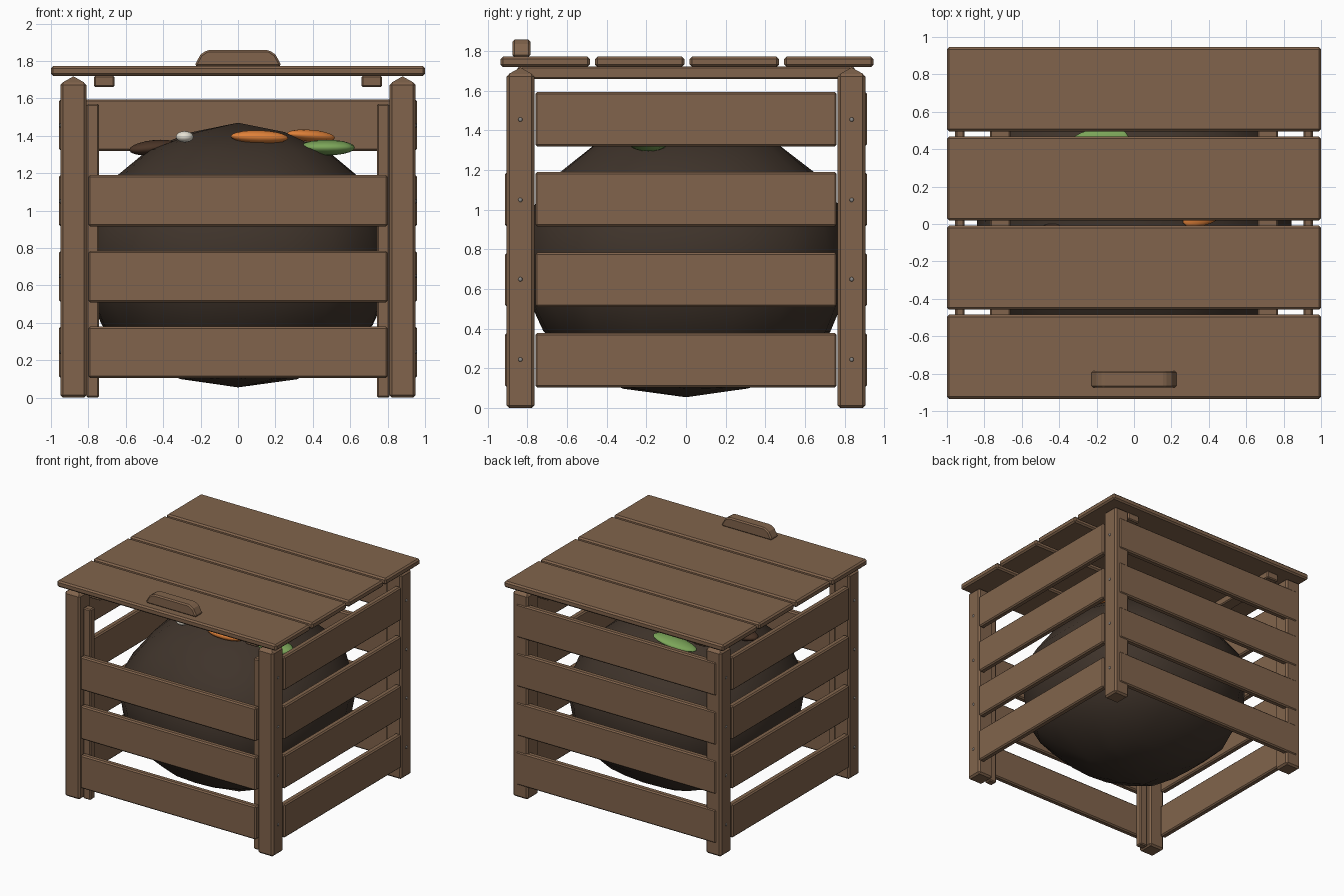
import bpy, bmesh, math, random
from mathutils import Vector

if "Cube" in bpy.data.objects:
    bpy.data.objects.remove(bpy.data.objects["Cube"])

random.seed(4)


def material(name, rgb):
    m = bpy.data.materials.new(name)
    m.diffuse_color = (*rgb, 1)
    m.use_nodes = True
    m.node_tree.nodes["Principled BSDF"].inputs["Base Color"].default_value = m.diffuse_color
    return m


WOOD = material("wood", (0.22, 0.127, 0.072))
SOIL = material("soil", (0.05, 0.034, 0.024))
ORANGE = material("orange", (0.75, 0.22, 0.04))
GREEN = material("green", (0.20, 0.38, 0.10))
BROWN = material("brown", (0.07, 0.035, 0.02))
WHITE = material("shell", (0.80, 0.76, 0.66))
METAL = material("metal", (0.25, 0.24, 0.23))


def finish(name, bm, mat):
    bmesh.ops.recalc_face_normals(bm, faces=bm.faces)
    me = bpy.data.meshes.new(name)
    bm.to_mesh(me)
    bm.free()
    me.materials.append(mat)
    ob = bpy.data.objects.new(name, me)
    bpy.context.collection.objects.link(ob)
    return ob


def bevel(ob, width, segments=1):
    mod = ob.modifiers.new("bevel", "BEVEL")
    mod.width, mod.segments = width, segments
    mod.limit_method = "ANGLE"


def box(name, x, y, z, mat=WOOD, b=0.01):
    bm = bmesh.new()
    bmesh.ops.create_cube(bm, size=1)
    for v in bm.verts:
        v.co = Vector([(r[0] + r[1]) / 2 + c * (r[1] - r[0]) for r, c in zip((x, y, z), v.co)])
    ob = finish(name, bm, mat)
    bevel(ob, b)
    return ob


def span(s, a, b):
    return tuple(sorted((s * a, s * b)))


def ellipsoid(name, loc, radii, mat, rot=(0, 0, 0), seg=16, rings=10):
    bm = bmesh.new()
    bmesh.ops.create_uvsphere(bm, u_segments=seg, v_segments=rings, radius=1)
    for f in bm.faces:
        f.smooth = True
    ob = finish(name, bm, mat)
    ob.location, ob.scale, ob.rotation_euler = loc, radii, rot
    return ob


# Corner posts with pyramid caps and side screws
for sx in (-1, 1):
    for sy in (-1, 1):
        box("corner_post", span(sx, 0.81, 0.95), span(sy, 0.765, 0.905), (0, 1.685), b=0.014)
        bm = bmesh.new()
        bmesh.ops.create_cone(bm, cap_ends=True, segments=4, radius1=0.06 * math.sqrt(2), radius2=0, depth=0.034)
        cap = finish("post_cap", bm, WOOD)
        cap.location = (sx * 0.88, sy * 0.835, 1.701)
        cap.rotation_euler.z = math.pi / 4
        for z in (0.245, 0.65, 1.05, 1.455):
            ellipsoid("screw", (sx * 0.95, sy * 0.835, z), (0.007, 0.011, 0.011), METAL, seg=8, rings=6)

# Slats: four on sides and back, three on the open front
for i in range(4):
    z = (0.105 + 0.405 * i, 0.38 + 0.405 * i)
    for sx in (-1, 1):
        box("side_slat", span(sx, 0.905, 0.957), (-0.76, 0.76), z)
    box("back_slat", (-0.91, 0.91), (0.86, 0.912), z)
    if i < 3:
        box("front_slat", (-0.80, 0.80), (-0.912, -0.862), z)

# Front cleats and lid battens
for sx in (-1, 1):
    box("front_cleat", span(sx, 0.742, 0.81), (-0.862, -0.80), (0, 1.57), b=0.008)
    box("lid_batten", span(sx, 0.66, 0.77), (-0.85, 0.85), (1.66, 1.722), b=0.008)

# Lid planks
for i in range(4):
    y = -0.935 + 0.4767 * i
    box("lid_plank", (-1, 1), (y, y + 0.45), (1.72, 1.772), b=0.012)

# Handle from a side profile
profile = [(-0.23, 1.77), (-0.225, 1.79), (-0.2, 1.835), (-0.165, 1.858)]
profile += [(-x, z) for x, z in reversed(profile)]
bm = bmesh.new()
face = bm.faces.new([bm.verts.new((x, -0.875, z)) for x, z in profile])
ext = bmesh.ops.extrude_face_region(bm, geom=[face])
bmesh.ops.translate(bm, vec=(0, 0.09, 0), verts=[v for v in ext["geom"] if isinstance(v, bmesh.types.BMVert)])
bevel(finish("lid_handle", bm, WOOD), 0.01)

# Compost heap: lathed rings, slightly squared and uneven
rings = [(0.32, 0.105), (0.56, 0.23), (0.73, 0.39), (0.81, 0.57), (0.835, 0.78),
         (0.80, 0.98), (0.65, 1.18), (0.48, 1.32), (0.26, 1.412)]
N = 20
bm = bmesh.new()
loops = []
for r, z in rings:
    loop = []
    for k in range(N):
        a = 2 * math.pi * k / N
        q = r * (1 + 0.03 * (1 - math.cos(4 * a))) * random.uniform(0.985, 1.01)
        loop.append(bm.verts.new((q * math.cos(a), q * math.sin(a), z + random.uniform(-0.008, 0.008))))
    loops.append(loop)
low, top = bm.verts.new((0, 0, 0.055)), bm.verts.new((0, 0, 1.47))
for k in range(N):
    n = (k + 1) % N
    for a, b in zip(loops, loops[1:]):
        bm.faces.new((a[k], a[n], b[n], b[k]))
    bm.faces.new((low, loops[0][n], loops[0][k]))
    bm.faces.new((top, loops[-1][k], loops[-1][n]))
for f in bm.faces:
    f.smooth = True
finish("compost_heap", bm, SOIL)

# Kitchen scraps on the heap
ellipsoid("orange_peel_front", (0.115, -0.32, 1.393), (0.155, 0.06, 0.036), ORANGE, (0, 0.03, 0.1))
ellipsoid("orange_peel_back", (0.39, 0.06, 1.40), (0.14, 0.06, 0.032), ORANGE, (0, 0.08, 0.4))
ellipsoid("green_leaf_right", (0.475, -0.19, 1.337), (0.15, 0.10, 0.042), GREEN)
ellipsoid("green_leaf_back", (-0.20, 0.43, 1.39), (0.18, 0.08, 0.03), GREEN, (0, -0.2, 0.2))
ellipsoid("brown_leaf", (-0.45, -0.08, 1.337), (0.135, 0.08, 0.04), BROWN, (0, -0.1, 0.2))
ellipsoid("egg_shell", (-0.285, -0.32, 1.395), (0.047, 0.045, 0.03), WHITE)
